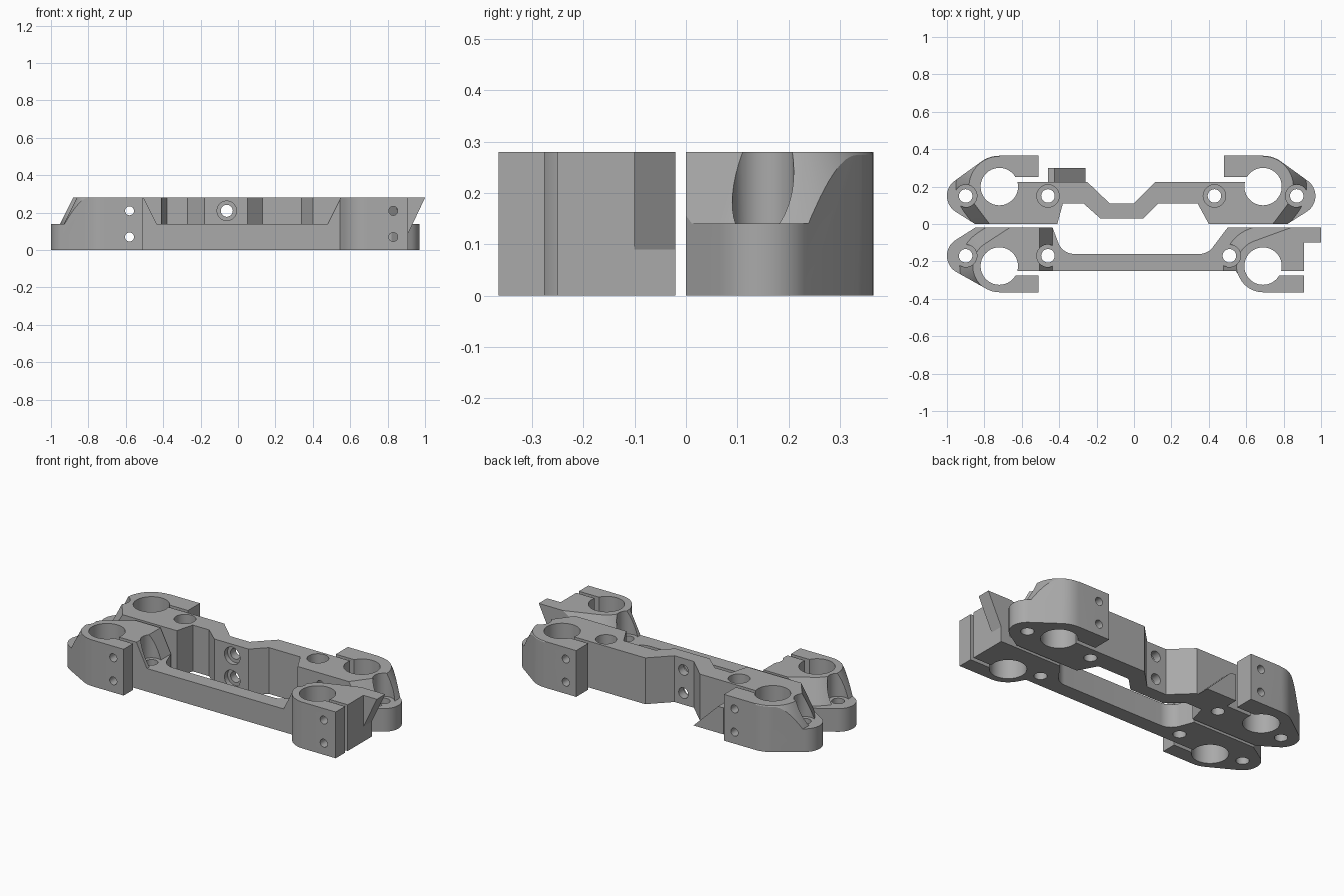
import bpy, bmesh, math
from math import cos, sin, radians
from mathutils import Matrix

if "Cube" in bpy.data.objects:
    bpy.data.objects.remove(bpy.data.objects["Cube"])

HEIGHT, LEDGE = 0.28, 0.14

grey = bpy.data.materials.new("grey")
grey.use_nodes = True
grey.diffuse_color = (0.4, 0.4, 0.4, 1)
grey.node_tree.nodes["Principled BSDF"].inputs["Base Color"].default_value = (0.4, 0.4, 0.4, 1)


def make_object(name, bm):
    bmesh.ops.recalc_face_normals(bm, faces=bm.faces)
    mesh = bpy.data.meshes.new(name)
    bm.to_mesh(mesh)
    bm.free()
    mesh.materials.append(grey)
    obj = bpy.data.objects.new(name, mesh)
    bpy.context.collection.objects.link(obj)
    return obj


def loft(name, low, high, z0, z1):
    """Solid between two outlines with the same number of points."""
    bm = bmesh.new()
    a = [bm.verts.new((x, y, z0)) for x, y in low]
    b = [bm.verts.new((x, y, z1)) for x, y in high]
    bm.faces.new(a)
    bm.faces.new(b)
    for i in range(len(a)):
        j = (i + 1) % len(a)
        bm.faces.new((a[i], a[j], b[j], b[i]))
    return make_object(name, bm)


def side_prism(name, profile, y0, y1):
    """Extrude an x/z profile along y."""
    obj = loft(name, profile, profile, 0, 1)
    for v in obj.data.vertices:
        x, z, t = v.co
        v.co = (x, y0 + (y1 - y0) * t, z)
    bm = bmesh.new()
    bm.from_mesh(obj.data)
    bmesh.ops.recalc_face_normals(bm, faces=bm.faces)
    bm.to_mesh(obj.data)
    bm.free()
    return obj


def cylinder(x, y, z, r, length, along_y=False):
    bm = bmesh.new()
    bmesh.ops.create_cone(bm, cap_ends=True, segments=40, radius1=r, radius2=r, depth=length)
    if along_y:
        bm.transform(Matrix.Rotation(radians(90), 4, "X"))
    bm.transform(Matrix.Translation((x, y, z)))
    return make_object("cutter", bm)


def cut(obj, cutter):
    cutter.hide_render = True
    mod = obj.modifiers.new("cut", "BOOLEAN")
    mod.operation = "DIFFERENCE"
    mod.solver = "EXACT"
    mod.object = cutter
    bpy.context.view_layer.objects.active = obj
    bpy.ops.object.modifier_apply(modifier=mod.name)
    bpy.data.objects.remove(cutter)


def finish(obj):
    bpy.ops.object.select_all(action="DESELECT")
    obj.select_set(True)
    bpy.context.view_layer.objects.active = obj
    bpy.ops.object.shade_smooth_by_angle(angle=radians(25))


def arc(cx, cy, r, a0, a1):
    n = max(2, int(abs(a1 - a0) / 6))
    angles = [radians(a0 + (a1 - a0) * i / n) for i in range(n + 1)]
    return [(cx + r * cos(a), cy + r * sin(a)) for a in angles]


def place(points, x, s):
    return [(x + s * px, py) for px, py in points]


def clamp(c, ring, ear):
    """Split rod clamp: bore, slot and ear, rod centre at x = 0."""
    return arc(0, c, 0.1, 14.5, -330) + [(ear, c + 0.05), (ear, c + ring)]


def lug(c, ring, tangent, base):
    """Clamp with a rounded screw boss on its outer side."""
    return (clamp(c, ring, 0.21) + arc(0, c, ring, 90, tangent)
            + arc(-0.18, base + 0.15, 0.1, tangent, 238) + [(-0.13, base)])


def flare(c, r, a, e, length):
    """Rounded wall about the rod, running off along its tangent."""
    t = radians(a)
    pts = arc(0, c, r + e, 90, a)
    x, y = pts[-1]
    return pts + [(x - length * sin(t), y + length * cos(t))]


def end_relief(c, r, a, x, s, sy):
    """Sloped cut that leaves the low ledge around an end screw."""
    rings = []
    for e in (0.07, -0.01):
        pts = flare(c, r, a, e, 0.3) + [(-0.6, -0.2), (-0.6, 0.6), (0, 0.6)]
        rings.append([(px, sy * py) for px, py in place(pts, x, s)])
    return loft("cutter", rings[0], rings[1], LEDGE, 0.30)


def drill_screws(obj, xs, y):
    for x in xs:
        cut(obj, cylinder(x, y, LEDGE + 0.2, 0.06, 0.4))
        cut(obj, cylinder(x, y, LEDGE, 0.036, 0.5))


def drill_cross(obj, xs, y, r=0.024):
    for x in xs:
        for z in (0.07, 0.21):
            cut(obj, cylinder(x, y, z, r, 0.8, True))


ROD_L, ROD_R = -0.72, 0.69

# Rear bracket: two mirrored lugs joined by a jogged bar
rear_lug = lug(0.2, 0.165, 126, 0)
inner = [(-0.41, 0), (-0.38, 0.11), (-0.27, 0.11), (-0.18, 0.03), (0.05, 0.03),
         (0.13, 0.11), (0.34, 0.11), (0.40, 0)]
outer = [(0.115, 0.225), (0, 0.11), (-0.13, 0.11), (-0.25, 0.225)]
outline = place(rear_lug, ROD_L, 1) + inner + place(rear_lug, ROD_R, -1)[::-1] + outer
rear = loft("rear_bracket", outline, outline, 0, HEIGHT)
for x, s in ((ROD_L, 1), (ROD_R, -1)):
    cut(rear, end_relief(0.2, 0.162, 217, x, s, 1))
drill_screws(rear, (-0.9, -0.46, 0.43, 0.87), 0.15)
drill_cross(rear, (-0.58, 0.55), 0.2)
drill_cross(rear, (-0.06,), 0.2, 0.032)
for z in (0.07, 0.21):
    cut(rear, cylinder(-0.06, 0.03, z, 0.052, 0.06, True))
finish(rear)

# Sloped stop on the back of the rear bracket
side_prism("rear_stop", [(-0.46, 0), (-0.26, 0), (-0.425, 0.16), (-0.46, 0.16)], 0.22, 0.30)

# Front bracket: outer lug, low bar and an outward-opening clamp (drawn mirrored in y)
outline = (place(lug(0.225, 0.14, 119, 0.02), ROD_L, 1) + [(-0.435, 0.02)]
           + arc(-0.32, 0.07, 0.09, 160, 90) + arc(0.35, 0.07, 0.09, 90, 30)
           + [(0.5, 0.02), (0.91, 0.02), (0.91, 0.25)]
           + place(clamp(0.225, 0.14, 0.22), ROD_R, 1)
           + place(arc(0, 0.225, 0.14, 90, 150), ROD_R, 1) + [(0.545, 0.25)])
outline = [(x, -y) for x, y in outline]
front = loft("front_bracket", outline, outline, 0, HEIGHT)
cut(front, end_relief(0.225, 0.142, 237, ROD_L, 1, -1))

# Low middle span between the two tall clamps
rings = []
for e in (0.07, -0.01):
    pts = place(flare(0.225, 0.142, 250, e, 0.5), ROD_R, 1)
    pts += [(-0.505 + e, -0.2), (-0.505 + e, 0.7), (ROD_R, 0.7)]
    rings.append([(x, -y) for x, y in pts])
cut(front, loft("cutter", rings[0], rings[1], LEDGE, 0.30))
drill_screws(front, (-0.9, -0.46, 0.51), -0.17)
drill_cross(front, (-0.58, 0.83), -0.2)
finish(front)

# Undercut tab on the side of the front bracket
side_prism("side_tab", [(0.9, 0.09), (0.91, 0.09), (1.0, HEIGHT), (0.9, HEIGHT)], -0.10, -0.02)
